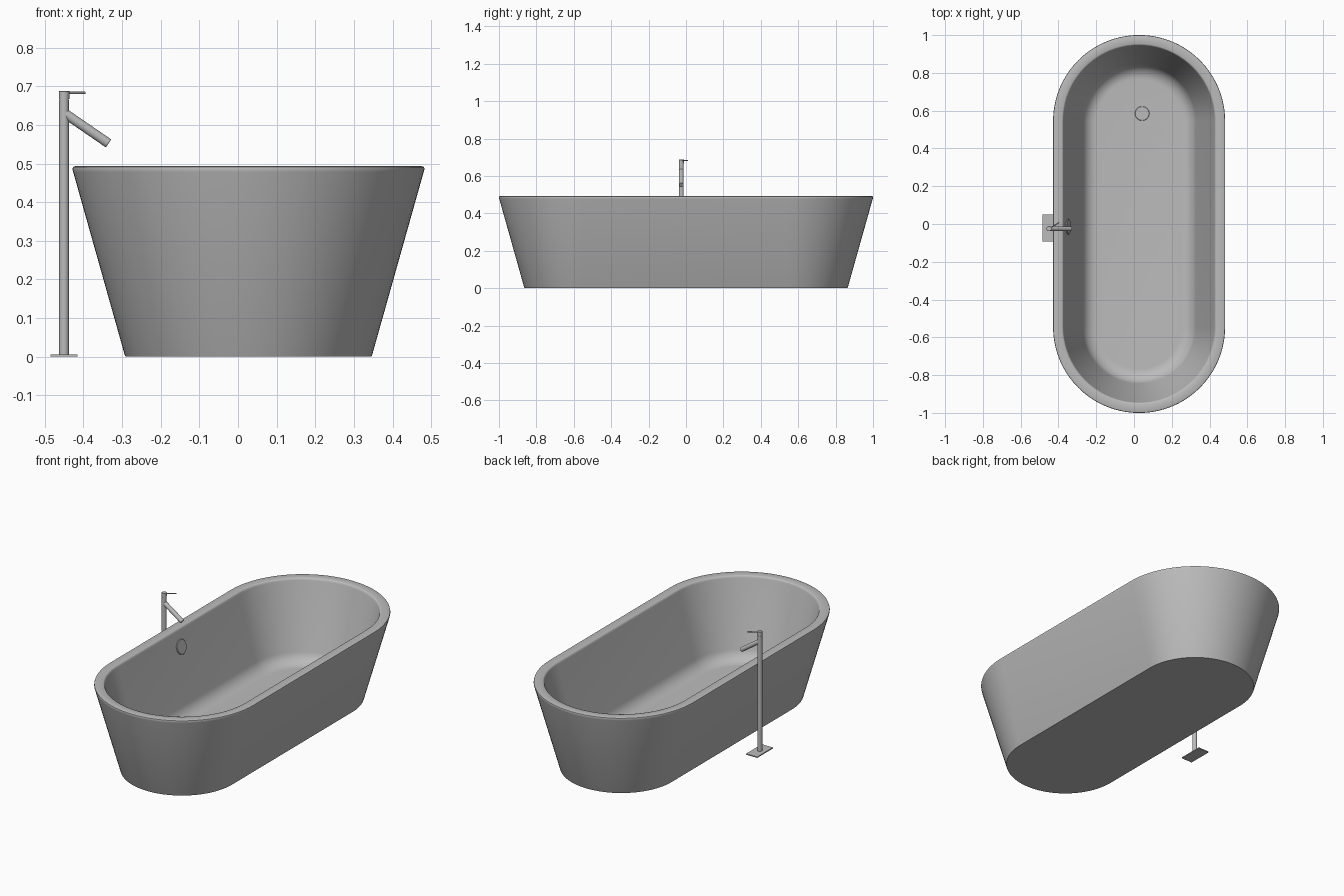
import bpy, bmesh, math
from mathutils import Vector

if "Cube" in bpy.data.objects:
    bpy.data.objects.remove(bpy.data.objects["Cube"])

CX = 0.027        # tub centre line
STRAIGHT = 0.545  # half length of the straight sides
ARC = 40          # segments per rounded end

grey = bpy.data.materials.new("plain grey")
grey.diffuse_color = (0.5, 0.5, 0.5, 1)
grey.use_nodes = True
grey.node_tree.nodes["Principled BSDF"].inputs["Base Color"].default_value = grey.diffuse_color


def finish(bm, name, angle=35):
    bmesh.ops.recalc_face_normals(bm, faces=bm.faces)
    me = bpy.data.meshes.new(name)
    bm.to_mesh(me)
    bm.free()
    me.materials.append(grey)
    ob = bpy.data.objects.new(name, me)
    bpy.context.collection.objects.link(ob)
    bpy.ops.object.select_all(action='DESELECT')
    bpy.context.view_layer.objects.active = ob
    ob.select_set(True)
    bpy.ops.object.shade_smooth_by_angle(angle=math.radians(angle))
    return ob


def stadium(bm, r, z):
    ring = []
    for end in (1, -1):
        for i in range(ARC + 1):
            a = math.pi * i / ARC + (0 if end > 0 else math.pi)
            ring.append(bm.verts.new((CX + r * math.cos(a),
                                      end * STRAIGHT + r * math.sin(a), z)))
    return ring


def rod(name, p, q, r, bevel=0.0, segs=32):
    p, q = Vector(p), Vector(q)
    d = (q - p).normalized()
    side = d.orthogonal().normalized()
    up = d.cross(side)
    bm = bmesh.new()
    n = [(p, r), (q - d * bevel, r)]
    if bevel:
        n.append((q, r - bevel))
    rings = []
    for c, rad in n:
        rings.append([bm.verts.new(c + rad * (side * math.cos(t) + up * math.sin(t)))
                      for t in (2 * math.pi * i / segs for i in range(segs))])
    for a, b in zip(rings, rings[1:]):
        for i in range(segs):
            j = (i + 1) % segs
            bm.faces.new((a[i], a[j], b[j], b[i]))
    bm.faces.new(rings[0])
    bm.faces.new(rings[-1])
    return finish(bm, name)


# tub shell: outer wall, rounded rim, inner wall, floor fillet
FLOOR, FIL = 0.06, 0.08
SLOPE = 0.276
profile = [(0.318, 0.0), (0.320, 0.004), (0.4535, 0.478), (0.4555, 0.486),
           (0.454, 0.491), (0.449, 0.493), (0.409, 0.493), (0.404, 0.491),
           (0.401, 0.487), (0.399, 0.480)]
lean = math.atan(SLOPE)
wall_at_floor = 0.399 - SLOPE * (0.480 - FLOOR)
fr = wall_at_floor - FIL * math.tan((math.pi / 2 - lean) / 2)  # fillet centre radius
for i in range(11):
    a = -lean - (math.pi / 2 - lean) * i / 10
    profile.append((fr + FIL * math.cos(a), FLOOR + FIL + FIL * math.sin(a)))

bm = bmesh.new()
rings = [stadium(bm, r, z) for r, z in profile]
for a, b in zip(rings, rings[1:]):
    for i in range(len(a)):
        j = (i + 1) % len(a)
        bm.faces.new((a[i], a[j], b[j], b[i]))
bm.faces.new(rings[0])
bm.faces.new(rings[-1])
finish(bm, "bathtub")

# drain cover and overflow cover
rod("drain_cover", (0.043, 0.585, FLOOR - 0.004), (0.043, 0.585, FLOOR + 0.005), 0.038, 0.002, 48)
oz = 0.40
ox = CX - (0.399 - SLOPE * (0.480 - oz))
normal = Vector((math.cos(lean), 0, math.sin(lean)))
centre = Vector((ox, -0.015, oz))
rod("overflow_cover", centre - normal * 0.004, centre + normal * 0.006, 0.041, 0.002, 48)

# floor-standing tap
TX, TY = -0.45, -0.025
bm = bmesh.new()
bmesh.ops.create_cube(bm, size=1)
for v in bm.verts:
    v.co = (TX + v.co.x * 0.07, -0.022 + v.co.y * 0.142, 0.003 + v.co.z * 0.006)
finish(bm, "tap_base_plate")
rod("tap_column", (TX, TY, 0.004), (TX, TY, 0.664), 0.0128)
rod("tap_joint", (TX, TY, 0.66), (TX, TY, 0.67), 0.0115)
rod("tap_cap", (TX, TY, 0.667), (TX, TY, 0.688), 0.0135, 0.001)
rod("tap_spout", (TX, TY, 0.631), (-0.335, TY, 0.552), 0.0125, 0.001)
rod("tap_lever", (TX, TY, 0.683), (-0.396, 0.008, 0.683), 0.003, 0, 16)
